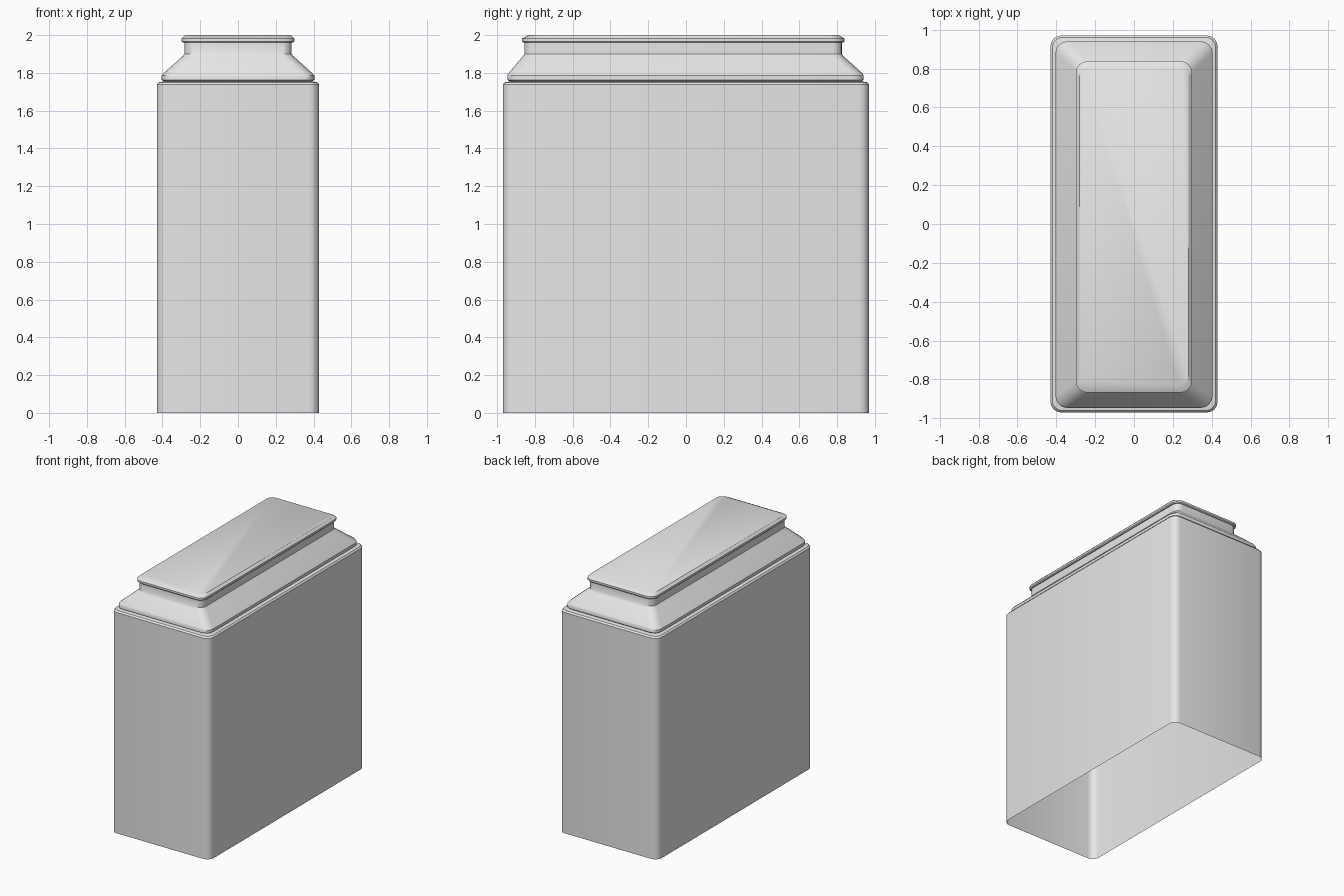
import bpy
import bmesh
import math

cube = bpy.data.objects.get("Cube")
if cube:
    bpy.data.objects.remove(cube, do_unlink=True)

grey = bpy.data.materials.new("light_grey")
grey.use_nodes = True
grey.diffuse_color = (0.8, 0.8, 0.8, 1)
grey.node_tree.nodes["Principled BSDF"].inputs["Base Color"].default_value = (0.8, 0.8, 0.8, 1)

CORNER_STEPS = 4


def rounded_ring(bm, half_x, half_y, radius, z, shift_y):
    """Add one rounded rectangle of vertices."""
    ring = []
    for quarter, (sx, sy) in enumerate([(1, 1), (-1, 1), (-1, -1), (1, -1)]):
        for step in range(CORNER_STEPS + 1):
            a = math.pi / 2 * (quarter + step / CORNER_STEPS)
            ring.append(bm.verts.new((
                sx * (half_x - radius) + radius * math.cos(a),
                sy * (half_y - radius) + radius * math.sin(a) + shift_y, z)))
    return ring


def shell(name, levels, capped=False):
    """Loft a shell through levels of (half x, half y, radius, z, y shift)."""
    bm = bmesh.new()
    rings = [rounded_ring(bm, *level) for level in levels]
    for low, high in zip(rings, rings[1:]):
        for i in range(len(low)):
            j = (i + 1) % len(low)
            bm.faces.new((low[i], low[j], high[j], high[i]))
    if capped:
        bm.faces.new(rings[-1])
    mesh = bpy.data.meshes.new(name)
    bm.to_mesh(mesh)
    bm.free()
    mesh.materials.append(grey)
    obj = bpy.data.objects.new(name, mesh)
    bpy.context.collection.objects.link(obj)
    bpy.ops.object.select_all(action='DESELECT')
    obj.select_set(True)
    bpy.context.view_layer.objects.active = obj
    bpy.ops.object.shade_smooth_by_angle(angle=math.radians(35))
    return obj


# Tall body, open underneath, with a bevelled top rim
shell("body", [
    (0.43, 0.97, 0.055, 0, 0),
    (0.43, 0.97, 0.055, 1.738, 0),
    (0.42, 0.96, 0.05, 1.75, 0),
    (0.39, 0.93, 0.05, 1.755, 0),
])

# Sloping shoulder and upright neck
shell("shoulder", [
    (0.39, 0.93, 0.05, 1.755, 0),
    (0.404, 0.943, 0.06, 1.763, -0.003),
    (0.404, 0.943, 0.06, 1.785, -0.003),
    (0.395, 0.938, 0.06, 1.797, -0.003),
    (0.295, 0.85, 0.055, 1.887, -0.015),
    (0.284, 0.841, 0.05, 1.9, -0.015),
    (0.284, 0.841, 0.05, 1.96, -0.015),
])

# Flat lid with an overhanging bevelled lip
shell("lid", [
    (0.284, 0.841, 0.05, 1.96, -0.015),
    (0.292, 0.846, 0.055, 1.96, -0.015),
    (0.299, 0.853, 0.06, 1.967, -0.015),
    (0.299, 0.853, 0.06, 1.982, -0.015),
    (0.281, 0.82, 0.05, 2, -0.012),
], capped=True)
